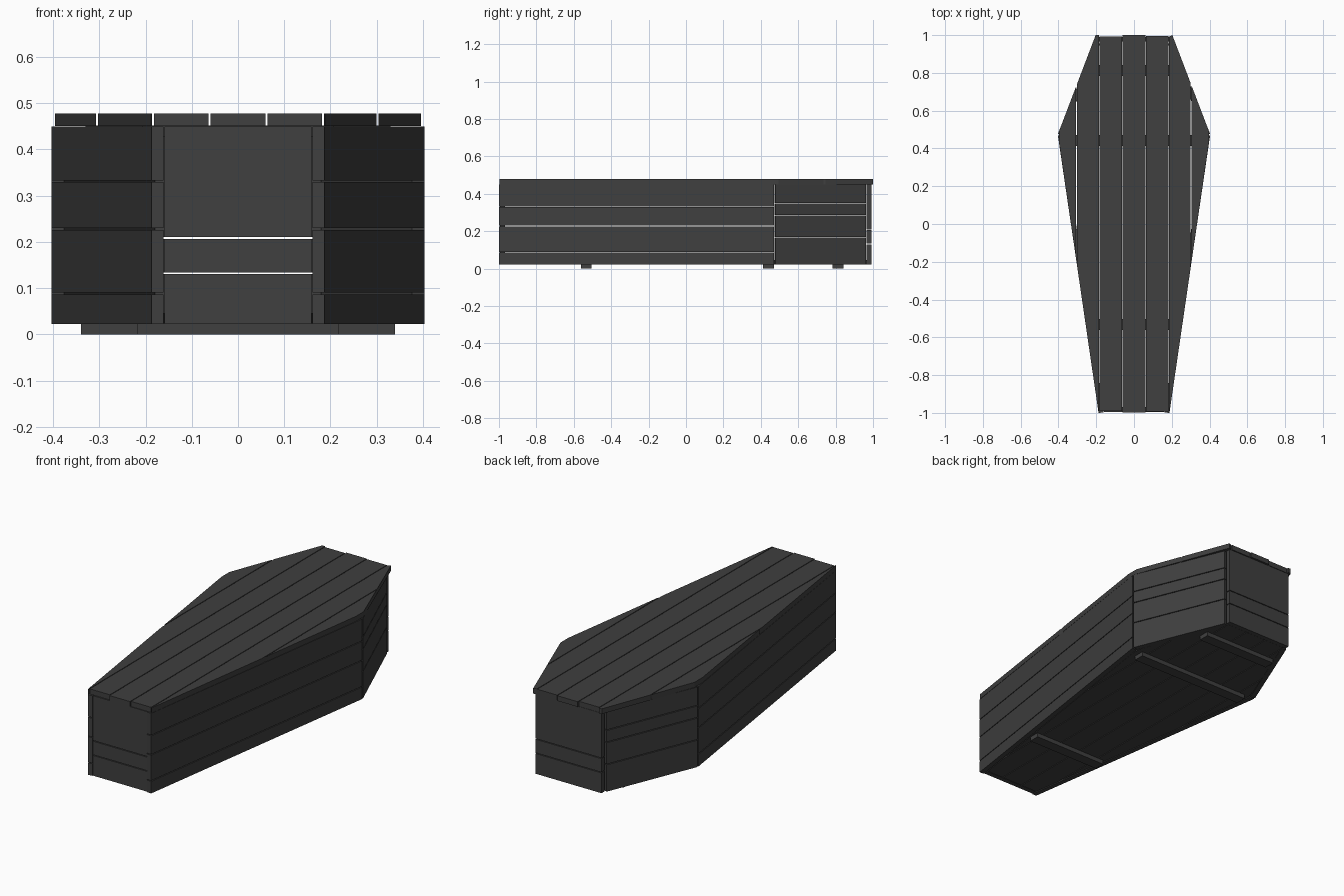
import bpy, bmesh

if "Cube" in bpy.data.objects:
    bpy.data.objects.remove(bpy.data.objects["Cube"])

mat = bpy.data.materials.new("dark_wood")
mat.diffuse_color = (0.05, 0.05, 0.05, 1)
mat.use_nodes = True
mat.node_tree.nodes["Principled BSDF"].inputs["Base Color"].default_value = mat.diffuse_color
GAP = 0.004


def prism(name, pts, z0, z1):
    """Extrude a flat footprint between two heights."""
    bm = bmesh.new()
    f = bm.faces.new([bm.verts.new((x, y, z0)) for x, y in pts])
    ret = bmesh.ops.extrude_face_region(bm, geom=[f])
    top = [v for v in ret["geom"] if isinstance(v, bmesh.types.BMVert)]
    bmesh.ops.translate(bm, verts=top, vec=(0, 0, z1 - z0))
    bmesh.ops.recalc_face_normals(bm, faces=bm.faces)
    me = bpy.data.meshes.new(name)
    bm.to_mesh(me)
    bm.free()
    me.materials.append(mat)
    ob = bpy.data.objects.new(name, me)
    bpy.context.collection.objects.link(ob)
    return ob


def box(name, x0, x1, y0, y1, z0, z1):
    return prism(name, [(x0, y0), (x1, y0), (x1, y1), (x0, y1)], z0, z1)


def stacked(name, pts, splits):
    """Horizontal planks stacked up a wall, with thin gaps."""
    for i, (a, b) in enumerate(zip(splits, splits[1:])):
        lo = a + (GAP / 2 if i else 0)
        hi = b - (GAP / 2 if i < len(splits) - 2 else 0)
        prism(f"{name}_{i + 1}", pts, lo, hi)


def long_planks(name, foot, wide, head, splits, z0, z1, jitter):
    """Lengthwise planks cut to the six-sided outline; each corner is (x, y)."""
    def edge(x, end):
        x = abs(x)
        if x <= end[0]:
            return end[1]
        t = (x - end[0]) / (wide[0] - end[0])
        return end[1] + t * (wide[1] - end[1])
    for i, (a, b) in enumerate(zip(splits, splits[1:])):
        a, b = a + GAP / 2, b - GAP / 2

        def cuts(end):
            return [a] + [s for s in (-end[0], end[0]) if a < s < b] + [b]
        j = jitter[i]
        low = [(x, edge(x, foot) + j * (abs(x) < foot[0])) for x in cuts(foot)]
        top = [(x, edge(x, head) - j * (abs(x) < head[0])) for x in cuts(head)]
        prism(f"{name}_{i + 1}", low + top[::-1], z0, z1)


# Side walls and shoulder walls, mirrored left and right
for s, side in ((1, "right"), (-1, "left")):
    wall = [(0.187, -1), (0.403, 0.470), (0.375, 0.465), (0.161, -0.998)]
    shoulder = [(0.403, 0.478), (0.205, 0.962), (0.180, 0.955), (0.376, 0.472)]
    stacked(f"{side}_side_plank", [(s * x, y) for x, y in wall],
            [0.022, 0.088, 0.228, 0.331, 0.449])
    stacked(f"{side}_shoulder_plank", [(s * x, y) for x, y in shoulder],
            [0.022, 0.167, 0.285, 0.350, 0.449])

# Foot and head ends
ends = [0.022, 0.132, 0.208, 0.449]
stacked("foot_plank", [(-0.159, -0.994), (0.159, -0.994), (0.159, -0.968), (-0.159, -0.968)], ends)
stacked("head_plank", [(-0.195, 0.966), (0.195, 0.966), (0.195, 0.991), (-0.195, 0.991)], ends)

# Lid and floor planks
seams = [-0.398, -0.305, -0.184, -0.062, 0.062, 0.184, 0.302, 0.398]
long_planks("lid_plank", (0.188, -0.998), (0.403, 0.475), (0.203, 0.985 + 0.015),
            seams, 0.4505, 0.478, [0, 0, 0.008, 0, 0.005, 0.008, 0])
long_planks("floor_plank", (0.16, -0.967), (0.374, 0.468), (0.182, 0.964),
            [-0.370] + seams[1:-1] + [0.370], 0.023, 0.046, [0] * 7)

# Cross battens under the floor and inside the lid
for name, y, w in (("foot", -0.533, 0.218), ("middle", 0.442, 0.340), ("head", 0.812, 0.218)):
    box(f"{name}_floor_batten", -w, w, y - 0.029, y + 0.029, 0, 0.0235)
    box(f"{name}_lid_batten", -w + 0.01, w - 0.01, y - 0.029, y + 0.029, 0.428, 0.451)
